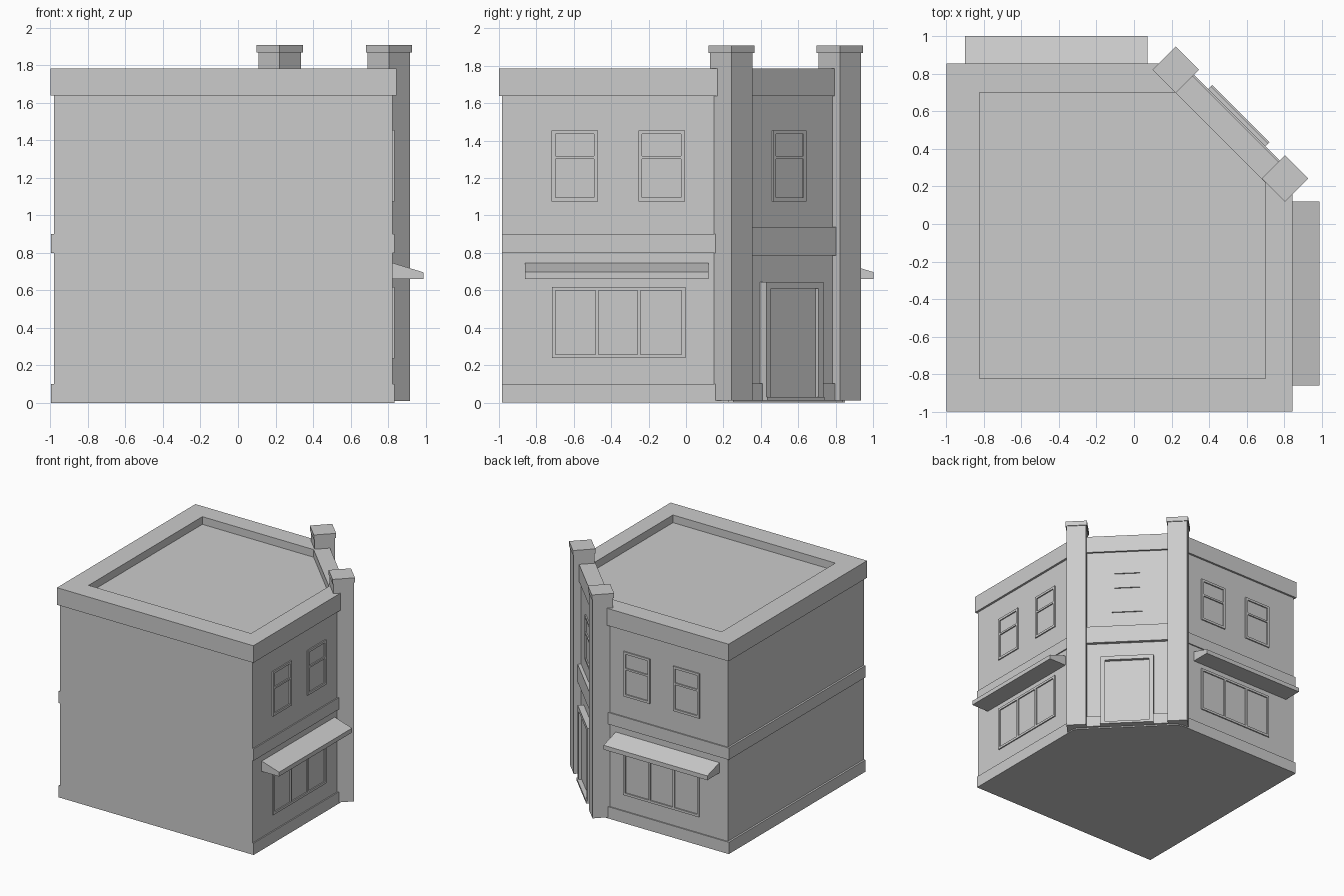
import bpy, bmesh
from mathutils import Vector

if "Cube" in bpy.data.objects:
    bpy.data.objects.remove(bpy.data.objects["Cube"])

S = 0.5 ** 0.5


def finish(name, bm):
    bmesh.ops.recalc_face_normals(bm, faces=bm.faces)
    me = bpy.data.meshes.new(name)
    bm.to_mesh(me)
    bm.free()
    ob = bpy.data.objects.new(name, me)
    bpy.context.collection.objects.link(ob)
    return ob


def skin(bm, loops):
    """Join 3D loops of equal length into a closed solid with end caps."""
    rings = [[bm.verts.new(p) for p in lp] for lp in loops]
    n = len(rings[0])
    for a, b in zip(rings, rings[1:]):
        for i in range(n):
            j = (i + 1) % n
            bm.faces.new((a[i], a[j], b[j], b[i]))
    bm.faces.new(rings[0][::-1])
    bm.faces.new(rings[-1])


def stack(name, levels):
    """Solid from (outline, z) levels."""
    bm = bmesh.new()
    skin(bm, [[(x, y, z) for x, y in o] for o, z in levels])
    return finish(name, bm)


class Facade:
    """Local frame of a wall: u along the wall, d outward from the wall, z up."""

    def __init__(self, label, origin, tangent, normal):
        self.label = label
        self.o, self.t, self.n = (Vector((*v, 0)) for v in (origin, tangent, normal))

    def at(self, u, d, z):
        return self.o + self.t * u + self.n * d + Vector((0, 0, z))

    def extrude(self, name, profile, u0, u1):
        """Sweep a (d, z) profile along the wall."""
        bm = bmesh.new()
        skin(bm, [[self.at(u, d, z) for d, z in profile] for u in (u0, u1)])
        return finish(self.label + "_" + name, bm)

    def boxes(self, name, items, d0, d1):
        """Several (u0, u1, z0, z1) bars in one object."""
        bm = bmesh.new()
        for u0, u1, z0, z1 in items:
            skin(bm, [[self.at(u, d, z) for u, z in
                       ((u0, z0), (u1, z0), (u1, z1), (u0, z1))] for d in (d0, d1)])
        return finish(self.label + "_" + name, bm)

    def window(self, name, u0, u1, z0, z1, mullions=(), rails=()):
        b, h = 0.02, 0.008
        items = [(u0, u0 + b, z0, z1), (u1 - b, u1, z0, z1),
                 (u0 + b, u1 - b, z0, z0 + b), (u0 + b, u1 - b, z1 - b, z1)]
        items += [(m - h, m + h, z0 + b, z1 - b) for m in mullions]
        items += [(u0 + b, u1 - b, r - h, r + h) for r in rails]
        self.boxes(name, items, -0.01, 0.01)

    def sash(self, name, centre):
        self.window(name, centre - 0.124, centre + 0.124, 1.075, 1.455, rails=(1.309,))


right = Facade("right", (0.825, 0), (0, 1), (1, 0))
back = Facade("back", (0, 0.84), (1, 0), (0, 1))
left = Facade("left", (-0.981, 0), (0, 1), (-1, 0))
mid = Vector((0.514, 0.5325))
corner_origin = mid + Vector((S, S)) * 0.023
corner = Facade("corner", corner_origin, (-S, S), (S, S))

# main body with the cut corner
stack("walls", [([(-0.981, -0.983), (0.825, -0.983), (0.825, 0.254),
                  (0.239, 0.84), (-0.981, 0.84)], z) for z in (0, 1.66)])

# cornice, parapet and sunken roof
outer = [(-1, -1), (0.844, -1), (0.844, 0.258), (0.245, 0.857), (-1, 0.857)]
inner = [(-0.825, -0.825), (0.7, -0.825), (0.7, 0.22), (0.22, 0.7), (-0.825, 0.7)]
stack("cornice_and_roof", [(outer, 1.64), (outer, 1.785), (inner, 1.785), (inner, 1.72)])

# shop fronts on the two street walls
for f, a0, a1, end in ((right, -0.86, 0.119, 0.23), (back, -0.902, 0.072, 0.21)):
    f.extrude("awning", [(-0.01, 0.66), (0.163, 0.66), (0.163, 0.697), (0, 0.747), (-0.01, 0.747)], a0, a1)
    f.window("shop_window", -0.717, -0.004, 0.237, 0.618, mullions=(-0.477, -0.25))
    f.sash("upper_window_a", -0.595)
    f.sash("upper_window_b", -0.13)
    start = -0.983 if f is right else -0.997
    f.boxes("bands", [(start, end, 0, 0.1), (start, end, 0.8, 0.9)], -0.01, 0.01)

# left wall bands
left.boxes("bands", [(-0.983, 0.85, 0, 0.1), (-0.983, 0.85, 0.8, 0.9)], -0.01, 0.016)

# square pillars with caps either side of the corner entrance
for k, (cx, cy) in enumerate(((0.2225, 0.8225), (0.805, 0.2425))):
    shaft, cap = ([(cx + r, cy), (cx, cy + r), (cx - r, cy), (cx, cy - r)]
                  for r in (0.1135, 0.1235))
    stack("pillar_%d" % (k + 1), [(shaft, 0.01), (shaft, 1.87), (cap, 1.87), (cap, 1.91)])

# corner entrance: band, plinths, window, door surround, door, step
corner.boxes("band", [(-0.34, 0.34, 0.787, 0.938)], -0.01, 0.027)
corner.boxes("plinths", [(-0.34, -0.21, 0.01, 0.103), (0.21, 0.34, 0.01, 0.103)], -0.01, 0.02)
corner.sash("upper_window", 0)
corner.boxes("door_surround", [(-0.216, -0.18, 0.01, 0.645), (0.18, 0.216, 0.01, 0.645),
                               (-0.18, 0.18, 0.61, 0.645)], -0.01, 0.047)
corner.boxes("door", [(-0.18, 0.18, 0.01, 0.61)], -0.01, 0.022)
corner.boxes("door_step", [(-0.216, 0.216, 0.01, 0.03)], -0.01, 0.057)
